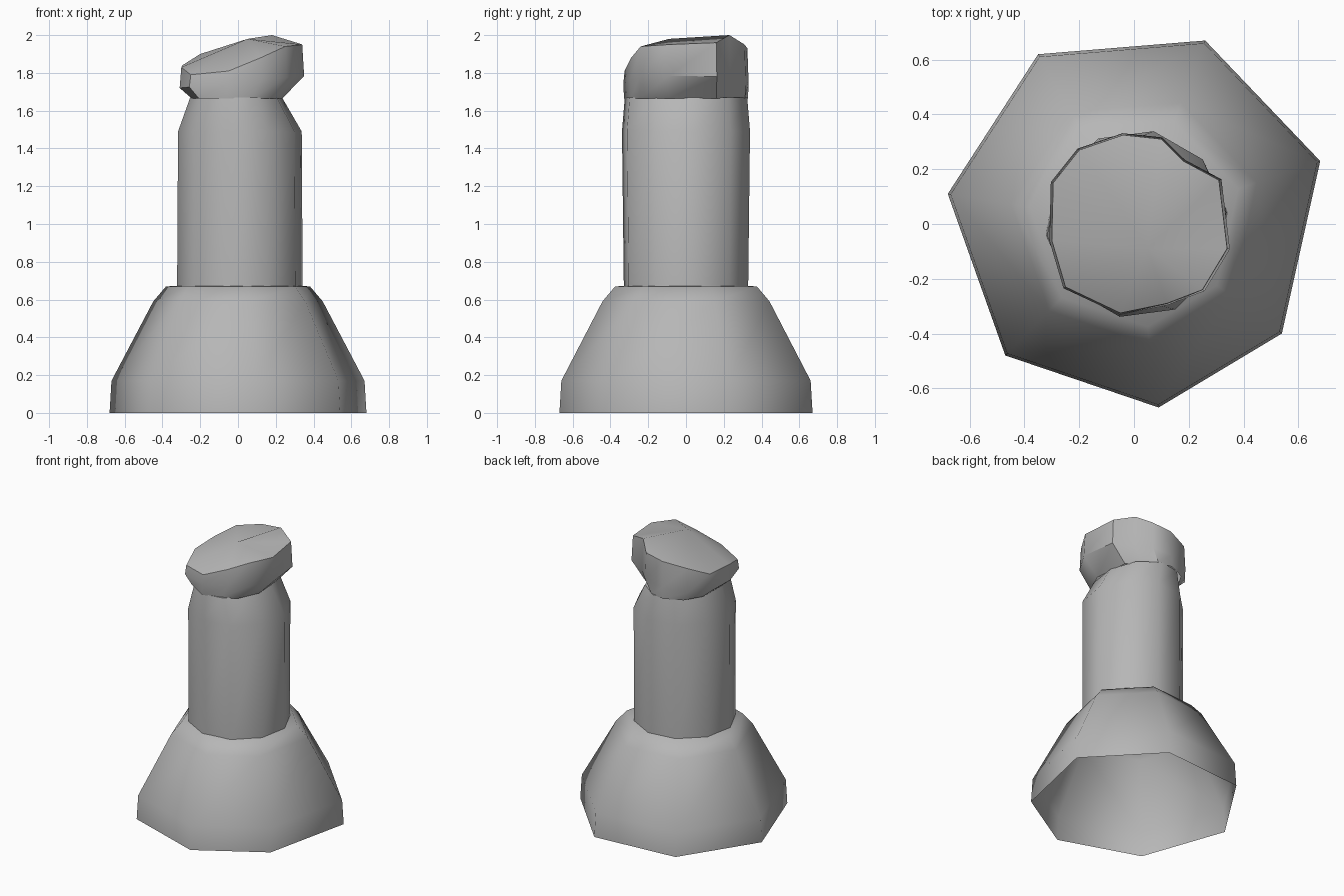
import bpy, bmesh, math

if "Cube" in bpy.data.objects:
    bpy.data.objects.remove(bpy.data.objects["Cube"])

grey = bpy.data.materials.new("mid_grey")
grey.diffuse_color = (0.47, 0.47, 0.47, 1)
grey.use_nodes = True
grey.node_tree.nodes["Principled BSDF"].inputs["Base Color"].default_value = grey.diffuse_color


def loft(name, rings, top=None, angle=60):
    """Skin rings of equal point count, open below; cap or fan above."""
    bm = bmesh.new()
    loops = [[bm.verts.new(p) for p in ring] for ring in rings]
    n = len(loops[0])
    for a, b in zip(loops, loops[1:]):
        for i in range(n):
            j = (i + 1) % n
            bm.faces.new((a[i], a[j], b[j], b[i]))
    if top:
        c = bm.verts.new(top)
        for i in range(n):
            bm.faces.new((loops[-1][i], loops[-1][(i + 1) % n], c))
    else:
        bm.faces.new(loops[-1])
    mesh = bpy.data.meshes.new(name)
    bm.to_mesh(mesh)
    bm.free()
    mesh.materials.append(grey)
    ob = bpy.data.objects.new(name, mesh)
    bpy.context.collection.objects.link(ob)
    bpy.ops.object.select_all(action='DESELECT')
    ob.select_set(True)
    bpy.context.view_layer.objects.active = ob
    bpy.ops.object.shade_smooth_by_angle(angle=math.radians(angle))
    return ob


# Flared seven-sided base, hollow underneath
foot = [(0.68, 0.23), (0.26, 0.67), (-0.35, 0.62), (-0.68, 0.11),
        (-0.47, -0.48), (0.09, -0.67), (0.54, -0.40)]
profile = [(1.0, 0.0), (0.985, 0.17), (0.66, 0.59), (0.56, 0.67)]
loft("flared_base", [[(x * s, y * s, z) for x, y in foot] for s, z in profile],
     top=(0.01, 0, 0.68), angle=75)


# Ten-sided shaft, pinched on the left and right at the neck
def oval(rx, ry, cx, z, n=10):
    return [(cx + rx * math.cos(math.tau * (i + 0.2) / n),
             ry * math.sin(math.tau * (i + 0.2) / n), z) for i in range(n)]


loft("shaft", [oval(0.335, 0.335, 0.01, 0.66), oval(0.33, 0.345, 0.01, 1.49),
               oval(0.245, 0.33, -0.01, 1.67)])

# Lumpy head with an uneven, tilted rim
rim = [(0.34, -0.09, 1.95), (0.31, 0.16, 1.96), (0.18, 0.23, 2.0),
       (0.10, 0.31, 1.95), (-0.04, 0.325, 1.93), (-0.20, 0.27, 1.90),
       (-0.295, 0.15, 1.84), (-0.30, -0.06, 1.83), (-0.25, -0.23, 1.79),
       (-0.05, -0.325, 1.81), (0.12, -0.29, 1.88), (0.25, -0.24, 1.94)]
neck = [(x * 0.75 - 0.02, y * 1.01, 1.665) for x, y, z in rim]
bulge = [(x * 1.03, y * 1.02, 1.75 + 0.10 * x) for x, y, z in rim]
loft("head", [neck, bulge, rim], top=(0.05, -0.09, 1.98), angle=45)
